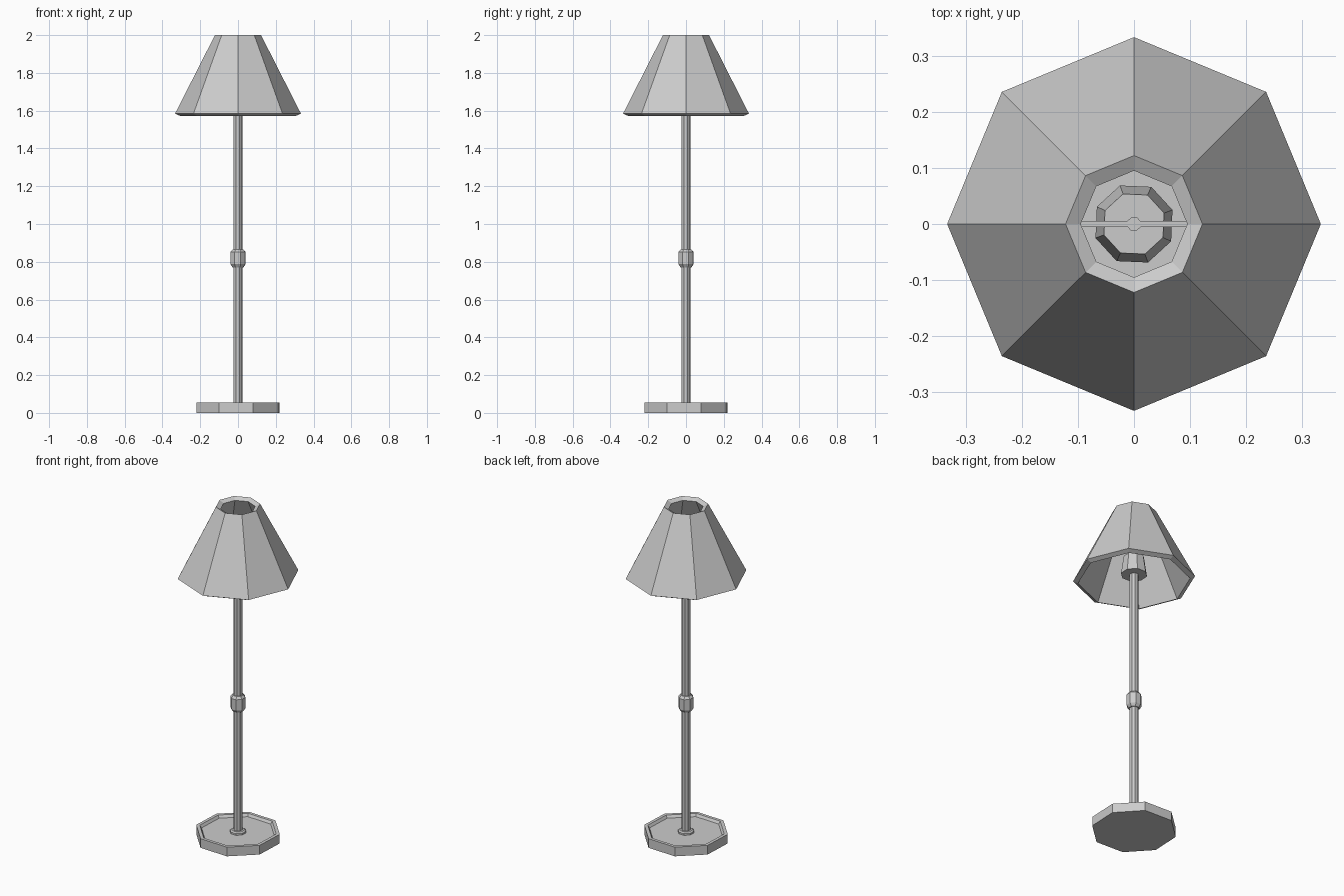
import bpy, bmesh
from math import cos, sin, pi, radians

cube = bpy.data.objects.get("Cube")
if cube:
    bpy.data.objects.remove(cube)

grey = bpy.data.materials.new("plain_grey")
grey.use_nodes = True
colour = (0.6, 0.6, 0.6, 1)
grey.diffuse_color = colour
grey.node_tree.nodes["Principled BSDF"].inputs["Base Color"].default_value = colour

SIDES = 8
TURN = radians(20)


def add_object(name, bm):
    bmesh.ops.recalc_face_normals(bm, faces=bm.faces)
    mesh = bpy.data.meshes.new(name)
    bm.to_mesh(mesh)
    bm.free()
    mesh.materials.append(grey)
    obj = bpy.data.objects.new(name, mesh)
    bpy.context.collection.objects.link(obj)
    return obj


def turned(name, profile, turn=TURN, closed=False):
    """Eight-sided solid from (radius, height) points; closed joins last ring to first."""
    bm = bmesh.new()
    rings = []
    for r, z in profile:
        angles = [turn + 2 * pi * i / SIDES for i in range(SIDES)]
        rings.append([bm.verts.new((r * cos(a), r * sin(a), z)) for a in angles])
    pairs = list(zip(rings, rings[1:]))
    if closed:
        pairs.append((rings[-1], rings[0]))
    else:
        bm.faces.new(rings[0][::-1])
        bm.faces.new(rings[-1])
    for low, high in pairs:
        for i in range(SIDES):
            j = (i + 1) % SIDES
            bm.faces.new((low[i], low[j], high[j], high[i]))
    return add_object(name, bm)


# Dished foot with a raised rim, and the collar where the pole enters it
turned("base", [(0.235, 0), (0.235, 0.055), (0.215, 0.055), (0.205, 0.04)])
turned("base_collar", [(0.045, 0.035), (0.045, 0.05), (0.036, 0.056)])

# Pole with a chamfered knob halfway up
turned("pole", [(0.024, 0.03), (0.024, 1.62)])
turned("pole_knob", [(0.03, 0.77), (0.042, 0.787), (0.042, 0.852), (0.03, 0.866)])

# Lamp holder, its stem and the cross bar carrying the shade
turned("lamp_holder", [(0.073, 1.61), (0.057, 1.72)])
turned("stem", [(0.013, 1.71), (0.013, 1.803)])
bm = bmesh.new()
bmesh.ops.create_cube(bm, size=1)
bmesh.ops.scale(bm, vec=(0.4, 0.01, 0.01), verts=bm.verts)
bmesh.ops.translate(bm, vec=(0, 0, 1.8), verts=bm.verts)
add_object("shade_bar", bm)

# Open shade with a thick wall
turned("shade", [(0.333, 1.585), (0.122, 2), (0.095, 1.986), (0.306, 1.572)],
       turn=0, closed=True)
